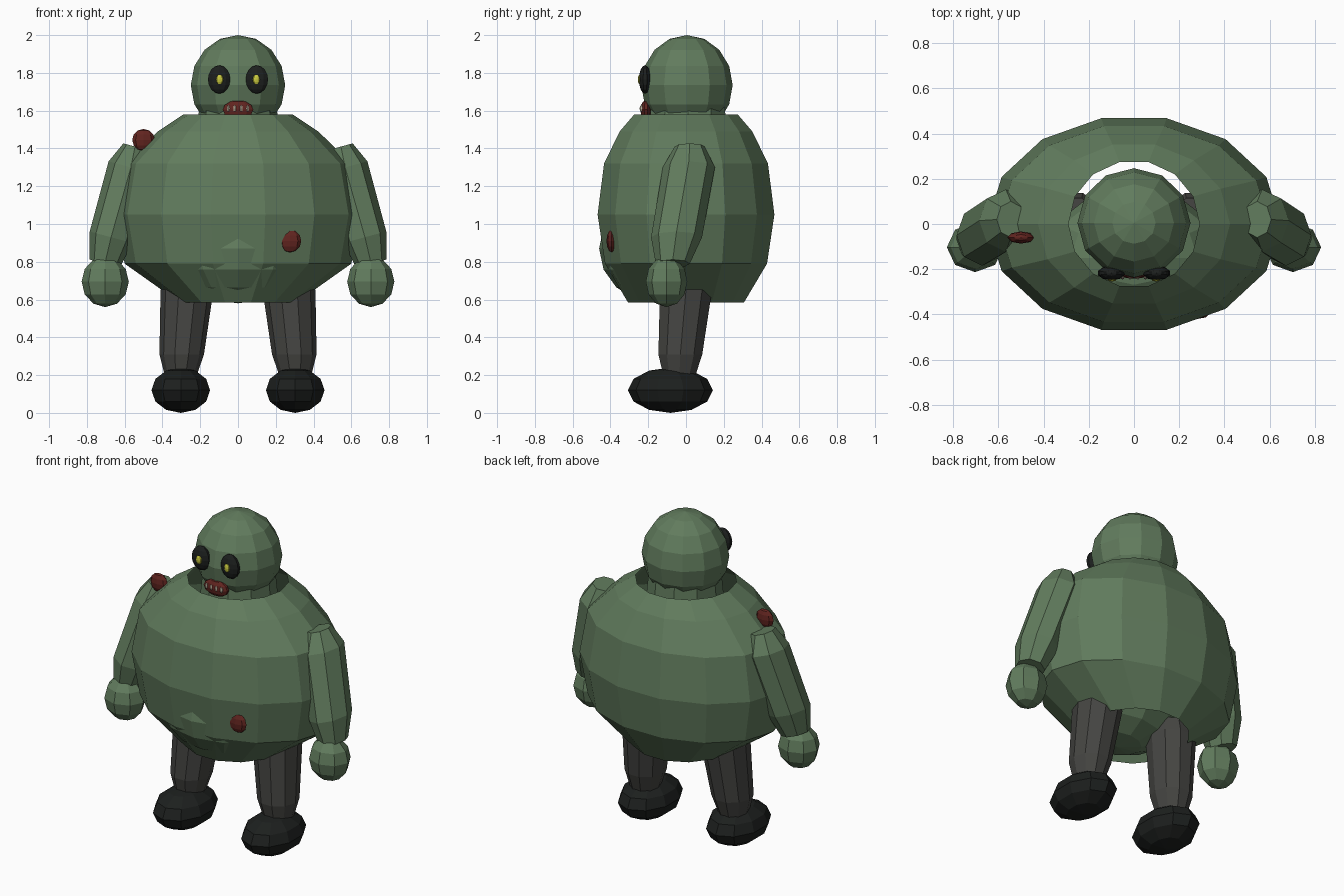
import bpy, bmesh, math
from mathutils import Matrix, Vector

if "Cube" in bpy.data.objects:
    bpy.data.objects.remove(bpy.data.objects["Cube"])


def material(name, rgb):
    m = bpy.data.materials.new(name)
    m.diffuse_color = (*rgb, 1)
    m.use_nodes = True
    m.node_tree.nodes["Principled BSDF"].inputs["Base Color"].default_value = m.diffuse_color
    return m


SKIN = material("skin_green", (0.12, 0.2, 0.11))
CLOTH = material("trouser_grey", (0.06, 0.06, 0.055))
BLACK = material("black", (0.012, 0.014, 0.013))
RED = material("wound_red", (0.12, 0.018, 0.014))
YELLOW = material("yellow", (0.6, 0.6, 0.05))
BONE = material("tooth", (0.6, 0.5, 0.38))


def finish(bm, name, mat):
    bmesh.ops.recalc_face_normals(bm, faces=bm.faces)
    me = bpy.data.meshes.new(name)
    bm.to_mesh(me)
    bm.free()
    me.materials.append(mat)
    ob = bpy.data.objects.new(name, me)
    bpy.context.collection.objects.link(ob)
    return ob


def ball(name, mat, centre, radii, segs=10, rings=6):
    bm = bmesh.new()
    bmesh.ops.create_uvsphere(bm, u_segments=segs, v_segments=rings, radius=1,
                              matrix=Matrix.Translation(centre) @ Matrix.Diagonal((*radii, 1)))
    return finish(bm, name, mat)


def loft(name, mat, rings, n, caps=True, tilt=0.0):
    """Rings are (x, y, z, rx, ry); tilt slopes each ring along x."""
    bm = bmesh.new()
    loops = []
    for x, y, z, rx, ry in rings:
        loop = []
        for i in range(n):
            a = 2 * math.pi * i / n
            dx = rx * math.cos(a)
            loop.append(bm.verts.new((x + dx, y + ry * math.sin(a), z + tilt * dx)))
        loops.append(loop)
    for a, b in zip(loops, loops[1:]):
        for i in range(n):
            j = (i + 1) % n
            bm.faces.new((a[i], a[j], b[j], b[i]))
    if caps:
        bm.faces.new(loops[0])
        bm.faces.new(loops[-1])
    return finish(bm, name, mat)


# Torso: open at the neck and at the bottom
loft("torso", SKIN, [
    (0, 0, 0.585, 0.31, 0.315),
    (0, 0, 0.79, 0.60, 0.44),
    (0, 0, 1.05, 0.65, 0.48),
    (0, 0, 1.32, 0.60, 0.445),
    (0, 0, 1.49, 0.425, 0.36),
    (0, 0, 1.58, 0.29, 0.281)], 14, caps=False)
ball("belly", SKIN, (0, -0.15, 0.87), (0.40, 0.31, 0.29), 12, 8)

# Neck and head
loft("neck", SKIN, [(0, 0.01, 1.46, 0.22, 0.22), (0, 0.01, 1.62, 0.205, 0.205)], 10)
ball("head", SKIN, (0, 0.005, 1.735), (0.25, 0.242, 0.265), 12, 8)

# Mouth and teeth
ball("mouth", RED, (0, -0.212, 1.605), (0.085, 0.03, 0.05), 10, 6)
for i in range(4):
    ball("tooth", BONE, (-0.051 + 0.034 * i, -0.236, 1.612), (0.009, 0.01, 0.018), 6, 4)

# Paired parts
for side, s in (("left", 1), ("right", -1)):
    ball(side + "_eye_socket", BLACK, (0.1 * s, -0.217, 1.765), (0.062, 0.032, 0.075), 10, 8)
    ball(side + "_pupil", YELLOW, (0.097 * s, -0.243, 1.765), (0.021, 0.012, 0.027), 8, 6)
    loft(side + "_arm", SKIN, [
        (0.545 * s, 0.02, 1.41, 0.062, 0.08),
        (0.567 * s, 0.015, 1.30, 0.118, 0.138),
        (0.672 * s, -0.05, 0.93, 0.113, 0.135),
        (0.705 * s, -0.07, 0.79, 0.08, 0.09)], 8, tilt=0.27 * s)
    ball(side + "_hand", SKIN, (0.703 * s, -0.103, 0.695), (0.125, 0.11, 0.135), 8, 6)
    loft(side + "_leg", CLOTH, [
        (0.265 * s, 0.005, 0.74, 0.11, 0.115),
        (0.27 * s, 0.0, 0.65, 0.14, 0.145),
        (0.298 * s, -0.03, 0.31, 0.118, 0.122),
        (0.303 * s, -0.035, 0.20, 0.085, 0.09)], 10)
    ball(side + "_boot", BLACK, (0.303 * s, -0.083, 0.12), (0.163, 0.225, 0.12), 10, 6)

# Wounds
ball("shoulder_wound", RED, (-0.5, -0.06, 1.445), (0.06, 0.027, 0.058), 8, 6)
ball("belly_wound", RED, (0.275, -0.395, 0.91), (0.06, 0.026, 0.06), 8, 6)
